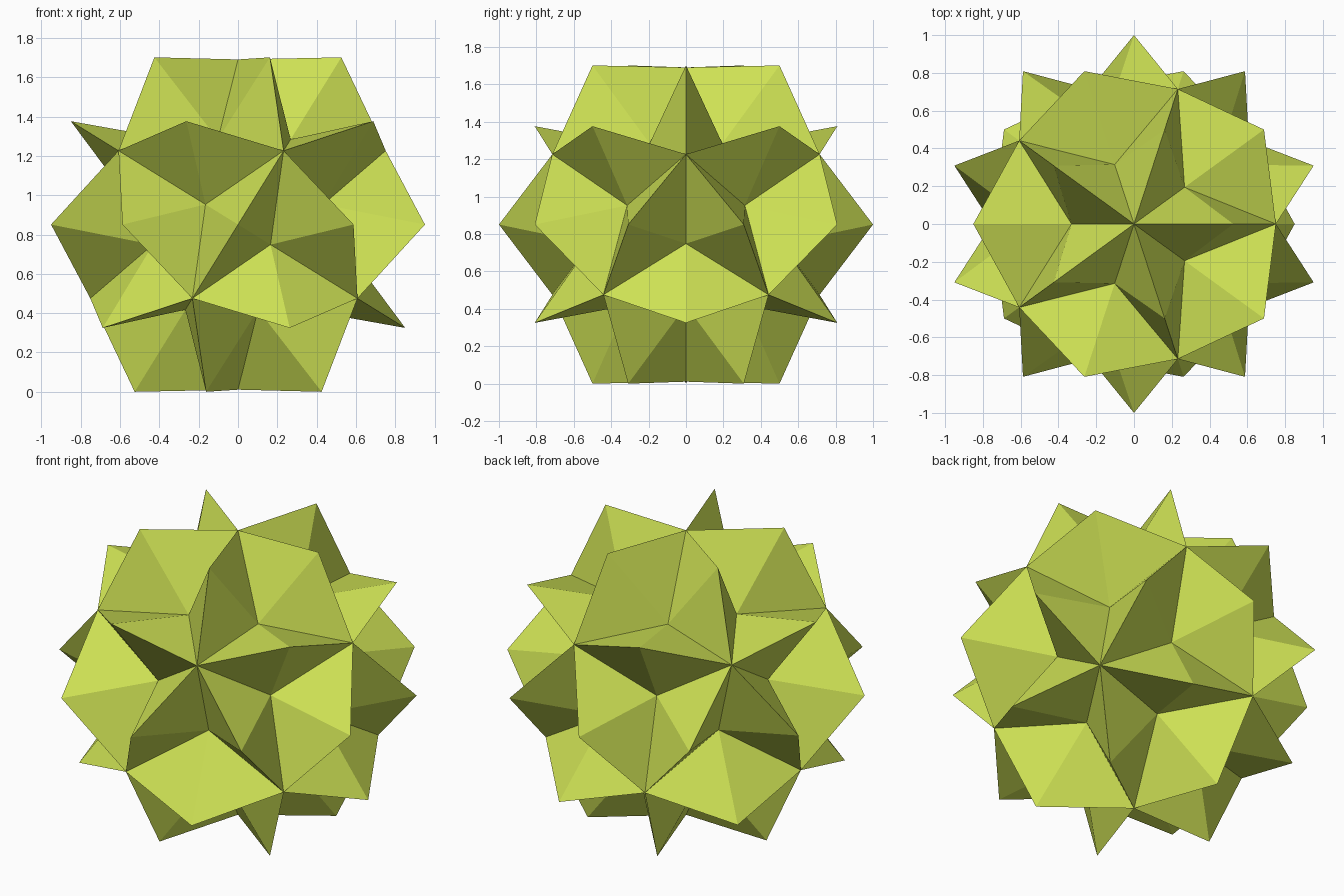
import bpy, bmesh, math
from mathutils import Vector
from itertools import combinations

if "Cube" in bpy.data.objects:
    bpy.data.objects.remove(bpy.data.objects["Cube"])

R_TIP = 0.84    # five-fold corner points
R_PEAK = 1.0    # raised edge midpoints
R_DIMPLE = 0.545  # sunken face centres
CENTRE = Vector((0, 0, math.cos(math.atan(2) / 2)))

# Icosahedron directions: two poles and two staggered rings of five
dirs = [Vector((0, 0, 1)), Vector((0, 0, -1))]
for i in range(5):
    for sign, offset in ((1, 0), (-1, 36)):
        a = math.radians(72 * i + offset)
        dirs.append(Vector((2 * math.cos(a), 2 * math.sin(a), sign)) / math.sqrt(5))

bm = bmesh.new()
tips = [bm.verts.new(d * R_TIP + CENTRE) for d in dirs]
peaks = {}


def peak(i, j):
    key = (min(i, j), max(i, j))
    if key not in peaks:
        peaks[key] = bm.verts.new((dirs[i] + dirs[j]).normalized() * R_PEAK + CENTRE)
    return peaks[key]


# Each icosahedron face becomes six triangles around a sunken centre
for tri in combinations(range(12), 3):
    if any(dirs[p].dot(dirs[q]) < 0.4 for p, q in combinations(tri, 2)):
        continue
    i, j, k = tri
    if dirs[i].cross(dirs[j]).dot(dirs[k]) < 0:
        j, k = k, j
    mid = (dirs[i] + dirs[j] + dirs[k]).normalized()
    dimple = bm.verts.new(mid * R_DIMPLE + CENTRE)
    for p, q in ((i, j), (j, k), (k, i)):
        m = peak(p, q)
        bm.faces.new((tips[p], m, dimple))
        bm.faces.new((m, tips[q], dimple))

mesh = bpy.data.meshes.new("star_polyhedron")
bm.to_mesh(mesh)
bm.free()
star = bpy.data.objects.new("star_polyhedron", mesh)
bpy.context.collection.objects.link(star)

# Lime green
mat = bpy.data.materials.new("lime")
mat.diffuse_color = (0.62, 0.76, 0.09, 1)
mat.use_nodes = True
mat.node_tree.nodes["Principled BSDF"].inputs["Base Color"].default_value = mat.diffuse_color
mesh.materials.append(mat)
